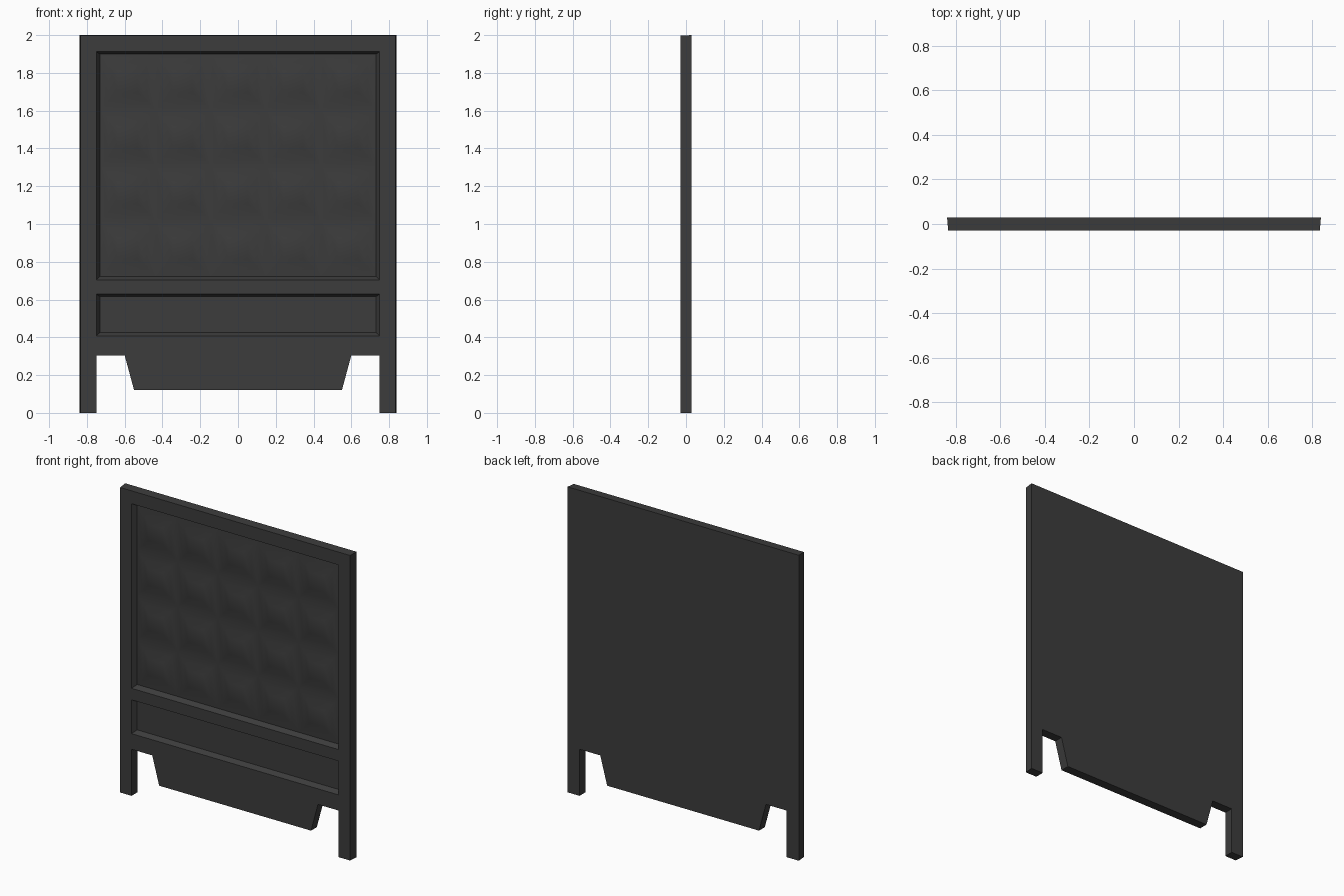
import bpy
import bmesh

cube = bpy.data.objects.get("Cube")
if cube:
    bpy.data.objects.remove(cube, do_unlink=True)

FRONT, BACK, FLOOR = -0.03, 0.03, 0.0

concrete = bpy.data.materials.new("dark_concrete")
concrete.use_nodes = True
COLOUR = (0.045, 0.045, 0.045, 1)
concrete.diffuse_color = COLOUR
concrete.node_tree.nodes["Principled BSDF"].inputs["Base Color"].default_value = COLOUR


def make_object(name, bm):
    bmesh.ops.recalc_face_normals(bm, faces=bm.faces[:])
    mesh = bpy.data.meshes.new(name)
    bm.to_mesh(mesh)
    bm.free()
    mesh.materials.append(concrete)
    obj = bpy.data.objects.new(name, mesh)
    bpy.context.collection.objects.link(obj)
    return obj


def loft(name, front, y_front, back, y_back):
    """Closed solid between two matching (x, z) outlines."""
    bm = bmesh.new()
    a = [bm.verts.new((x, y_front, z)) for x, z in front]
    b = [bm.verts.new((x, y_back, z)) for x, z in back]
    bm.faces.new(a)
    bm.faces.new(b[::-1])
    for i in range(len(a)):
        j = (i + 1) % len(a)
        bm.faces.new((a[i], b[i], b[j], a[j]))
    return make_object(name, bm)


def outline(half_width, top):
    """Symmetric slab outline with two legs and a central skirt."""
    half = [(half_width, top), (half_width, 0), (0.75, 0),
            (0.75, 0.305), (0.60, 0.305), (0.55, 0.12)]
    return half + [(-x, z) for x, z in reversed(half)]


def rectangle(half_width, low, high):
    return [(-half_width, low), (half_width, low), (half_width, high), (-half_width, high)]


# Slab, slightly narrower on its front
slab = loft("fence_slab", outline(0.833, 1.997), FRONT, outline(0.838, 2.0), BACK)

# Two recesses with sloping sides
for name, low, high, depth in (("upper_recess", 0.705, 1.912, FLOOR + 0.001),
                               ("lower_recess", 0.408, 0.628, FLOOR)):
    # The opening is continued a little way out in front of the slab
    cutter = loft(name + "_cutter",
                  rectangle(0.757, low - 0.007, high + 0.005), FRONT - 0.01,
                  rectangle(0.73, low + 0.018, high - 0.013), depth)
    cutter.hide_render = True
    cutter.hide_set(True)
    cut = slab.modifiers.new(name, 'BOOLEAN')
    cut.operation = 'DIFFERENCE'
    cut.solver = 'EXACT'
    cut.object = cutter

# Apply the cuts and drop the cutters
evaluated = slab.evaluated_get(bpy.context.evaluated_depsgraph_get())
slab.data = bpy.data.meshes.new_from_object(evaluated)
for cut in list(slab.modifiers):
    cutter = cut.object
    slab.modifiers.remove(cut)
    bpy.data.objects.remove(cutter, do_unlink=True)

# Relief panel: a grid of soft, flat-topped pyramids
COLUMNS, ROWS = 5, 4
LEFT, LOW, WIDTH, HEIGHT = -0.73, 0.723, 1.46, 1.176
cell_w, cell_h = WIDTH / COLUMNS, HEIGHT / ROWS
RINGS = ((1.0, 0.0), (0.70, 0.005), (0.36, 0.020))  # share of cell, height
bm = bmesh.new()
for column in range(COLUMNS):
    for row in range(ROWS):
        cx = LEFT + (column + 0.5) * cell_w
        cz = LOW + (row + 0.5) * cell_h
        rings = [[bm.verts.new((cx + sx * s * cell_w / 2, FLOOR - h, cz + sz * s * cell_h / 2))
                  for sx, sz in ((-1, -1), (1, -1), (1, 1), (-1, 1))] for s, h in RINGS]
        for outer, inner in zip(rings, rings[1:]):
            for i in range(4):
                j = (i + 1) % 4
                bm.faces.new((outer[i], outer[j], inner[j], inner[i]))
        bm.faces.new(rings[-1])
bmesh.ops.remove_doubles(bm, verts=bm.verts[:], dist=0.0005)
for face in bm.faces:
    face.smooth = True
panel = make_object("relief_panel", bm)
if panel.data.polygons[0].normal.y > 0:
    panel.data.flip_normals()
